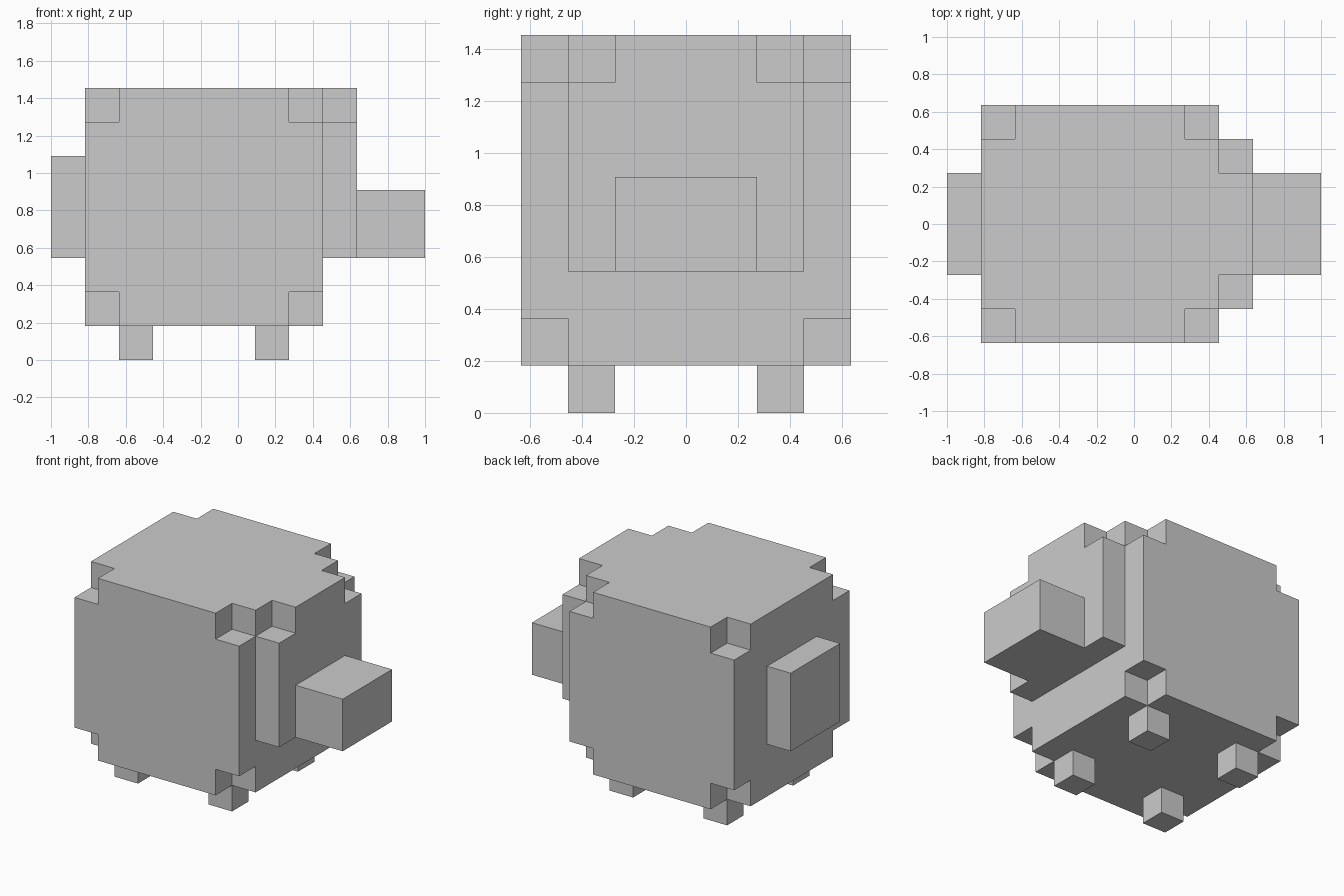
import bpy, bmesh
from itertools import product
from mathutils import Vector

if "Cube" in bpy.data.objects:
    bpy.data.objects.remove(bpy.data.objects["Cube"])

U = 2 / 11                               # one block of the grid
ORIGIN = Vector((-5.5, -3.5, 0))         # grid corner, in blocks


def block_part(name, lo, hi, notches=()):
    """Solid box of grid blocks from lo to hi, with single blocks left out."""
    cells = set(product(*(range(a, b) for a, b in zip(lo, hi)))) - set(notches)
    bm = bmesh.new()
    for cell in cells:
        for axis, side in product(range(3), (0, 1)):
            near = list(cell)
            near[axis] += 2 * side - 1
            if tuple(near) in cells:
                continue
            u, v = (axis + 1) % 3, (axis + 2) % 3
            ring = []
            for du, dv in ((0, 0), (1, 0), (1, 1), (0, 1)):
                p = Vector(cell)
                p[axis] += side
                p[u] += du
                p[v] += dv
                ring.append(bm.verts.new((p + ORIGIN) * U))
            bm.faces.new(ring if side else ring[::-1])
    # Weld the blocks and merge each flat side into one face
    bmesh.ops.remove_doubles(bm, verts=bm.verts, dist=0.001)
    bmesh.ops.dissolve_limit(bm, angle_limit=0.01, verts=bm.verts, edges=bm.edges)
    mesh = bpy.data.meshes.new(name)
    bm.to_mesh(mesh)
    bm.free()
    obj = bpy.data.objects.new(name, mesh)
    bpy.context.collection.objects.link(obj)
    return obj


# Body: big cube with all eight corner blocks missing
block_part("body", (1, 0, 1), (8, 7, 8), product((1, 7), (0, 6), (1, 7)))

# Head panel with its two top corners missing, and the snout
block_part("head", (8, 1, 3), (9, 6, 8), [(8, 1, 7), (8, 5, 7)])
block_part("snout", (9, 2, 3), (11, 5, 5))

# Flat tail block
block_part("tail", (0, 2, 3), (1, 5, 6))

# Four single-block legs
for end, x in (("back", 2), ("front", 6)):
    for side, y in (("right", 1), ("left", 5)):
        block_part(f"{end}_{side}_leg", (x, y, 0), (x + 1, y + 1, 1))
